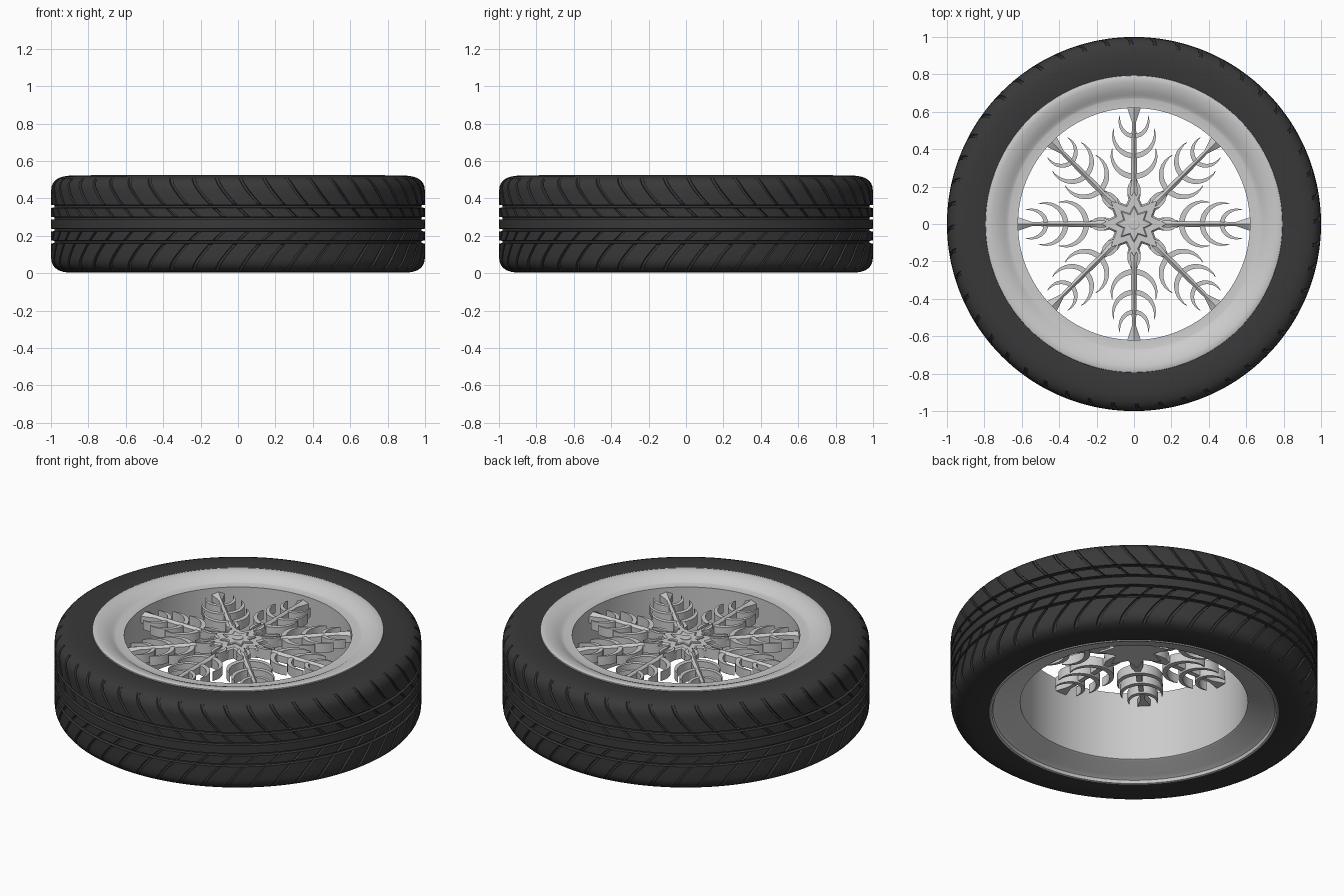
import bpy, bmesh
from math import sin, cos, pi, radians
from mathutils import Matrix, Vector

if "Cube" in bpy.data.objects:
    bpy.data.objects.remove(bpy.data.objects["Cube"])

MID = 0.262  # mid height of the tyre


def finish(bm, name, mat=None, angle=30):
    bmesh.ops.recalc_face_normals(bm, faces=bm.faces)
    me = bpy.data.meshes.new(name)
    bm.to_mesh(me)
    bm.free()
    ob = bpy.data.objects.new(name, me)
    bpy.context.collection.objects.link(ob)
    if mat:
        me.materials.append(mat)
    bpy.ops.object.select_all(action='DESELECT')
    ob.select_set(True)
    bpy.context.view_layer.objects.active = ob
    bpy.ops.object.shade_smooth_by_angle(angle=radians(angle))
    return ob


def skin(bm, rings, closed_rows):
    """Bridge rings of points; closed_rows joins last ring to first, otherwise caps the ends."""
    vs = [[bm.verts.new(p) for p in ring] for ring in rings]
    n = len(vs[0])
    for i in range(len(vs) if closed_rows else len(vs) - 1):
        a, b = vs[i], vs[(i + 1) % len(vs)]
        for k in range(n):
            bm.faces.new((a[k], a[(k + 1) % n], b[(k + 1) % n], b[k]))
    if not closed_rows:
        bm.faces.new(vs[0])
        bm.faces.new(vs[-1])


def ring(r, z, n, phase=0.0):
    return [(r * cos(2 * pi * k / n + phase), r * sin(2 * pi * k / n + phase), z) for k in range(n)]


rubber = bpy.data.materials.new("rubber")
rubber.diffuse_color = (0.04, 0.04, 0.04, 1)
rubber.use_nodes = True
rubber.node_tree.nodes["Principled BSDF"].inputs["Base Color"].default_value = rubber.diffuse_color

# Tyre: half profile as (offset from mid, radius, ring groove depth, cross groove depth)
half = [(0.0, 1.0, 0, 0), (0.024, 1.0, 0, 0), (0.026, 1.0, .018, 0), (0.037, 1.0, .018, 0),
        (0.039, 1.0, 0, 0), (0.042, 1.0, 0, .014), (0.065, 1.0, 0, .014), (0.084, 1.0, 0, .014),
        (0.087, 1.0, 0, 0), (0.089, 1.0, .018, 0), (0.101, 1.0, .018, 0), (0.103, 1.0, 0, 0),
        (0.108, 1.0, 0, .014), (0.13, 1.0, 0, .014), (0.155, 1.0, 0, .014), (0.18, .999, 0, .014),
        (0.2, .997, 0, .012), (0.218, .99, 0, .01), (0.234, .978, 0, .008), (0.246, .96, 0, 0),
        (0.255, .935, 0, 0), (0.259, .905, 0, 0), (0.259, .86, 0, 0), (0.257, .82, 0, 0),
        (0.252, .788, 0, 0), (0.235, .78, 0, 0)]
PITCHES = 48
pitch = 2 * pi / PITCHES
cols = [(0, 0), (.02, 1), (.13, 1), (.15, 0), (.43, 0), (.72, 0)]  # (fraction of pitch, grooved)


def tread_ring(d, side, r, rg, cg):
    shift = 0.22 * (1 - min(d / 0.26, 1)) ** 1.4  # V pattern
    pts = []
    for p in range(PITCHES):
        for f, g in cols:
            a = (p + f) * pitch + shift
            q = r - rg - cg * g
            pts.append((q * cos(a), q * sin(a), MID + side * d))
    return pts


bm = bmesh.new()
rows = [tread_ring(d, 1, r, a, b) for d, r, a, b in reversed(half)]
rows += [tread_ring(d, -1, r, a, b) for d, r, a, b in half[1:]]
skin(bm, rows, True)
finish(bm, "tyre", rubber)

# Rim: rolled top lip, inner ledge, barrel and sloped bottom flange
rim = [(.62, .485), (.668, .485), (.675, .487), (.69, .495), (.71, .507), (.735, .517),
       (.76, .523), (.782, .525), (.793, .521), (.795, .51), (.782, .49), (.782, .03),
       (.792, .012), (.786, .005), (.774, .008), (.768, .025), (.74, .04), (.63, .066), (.62, .072)]
bm = bmesh.new()
skin(bm, [ring(r, z, 128) for r, z in rim], True)
finish(bm, "rim")

# Snowflake arms
Z0, Z1 = 0.395, 0.46


def blade(bm, path, z0, z1, m):
    """Upright strip along (x, r, half thickness) points."""
    rings = []
    for i, (x, r, w) in enumerate(path):
        a, b = path[max(i - 1, 0)], path[min(i + 1, len(path) - 1)]
        t = Vector((b[0] - a[0], b[1] - a[1])).normalized()
        nx, ny = -t.y * w, t.x * w
        pts = [(x - nx, r - ny, z0), (x - nx, r - ny, z1), (x + nx, r + ny, z1), (x + nx, r + ny, z0)]
        rings.append([m @ Vector(p) for p in pts])
    skin(bm, rings, False)


def crescent(hw, base, tip, w):
    path = []
    for i in range(19):
        t = i / 9 - 1
        a = t * radians(105)
        path.append((hw * sin(a), base + (tip - base) * (1 - cos(a)) / 1.26, w * (1 - t * t) + .001))
    return path


stem = [(.08, .02), (.16, .036), (.19, .034), (.235, .017), (.4, .014), (.545, .011), (.626, .038)]
bm = bmesh.new()
for k in range(8):
    m = Matrix.Rotation(k * pi / 4, 4, 'Z')
    # ridged stem with flared tip
    skin(bm, [[m @ Vector(p) for p in ((-w, r, Z0 + .01), (-w, r, Z1 - .014), (0, r, Z1),
                                      (w, r, Z1 - .014), (w, r, Z0 + .01))] for r, w in stem], False)
    # three horned branches
    for hw, base, tip, w in ((.12, .255, .405, .014), (.112, .365, .51, .013), (.078, .47, .58, .011)):
        blade(bm, crescent(hw, base, tip, w), Z0, Z1 - .01, m)
    # small leaves beside the stem root
    for s in (-1, 1):
        blade(bm, [(s * .014, .13, .003), (s * .026, .165, .01), (s * .024, .2, .009), (s * .012, .235, .002)],
              Z0 + .01, Z1 + .006, m)
finish(bm, "snowflake_spokes")


# Hub: stacked eight-pointed stars with a centre button
def star(r_out, r_in, z):
    return [((r_in if k % 2 else r_out) * cos(k * pi / 8), (r_in if k % 2 else r_out) * sin(k * pi / 8), z)
            for k in range(16)]


bm = bmesh.new()
skin(bm, [star(.19, .112, Z0), star(.19, .112, Z1 - .008), star(.175, .1, Z1)], False)
skin(bm, [star(.1, .06, Z1 - .01), star(.1, .06, Z1 + .005), star(.09, .053, Z1 + .009)], False)
finish(bm, "hub_star")
bm = bmesh.new()
skin(bm, [ring(.03, Z1, 32), ring(.03, Z1 + .012, 32), ring(.025, Z1 + .015, 32)], False)
finish(bm, "hub_button")
